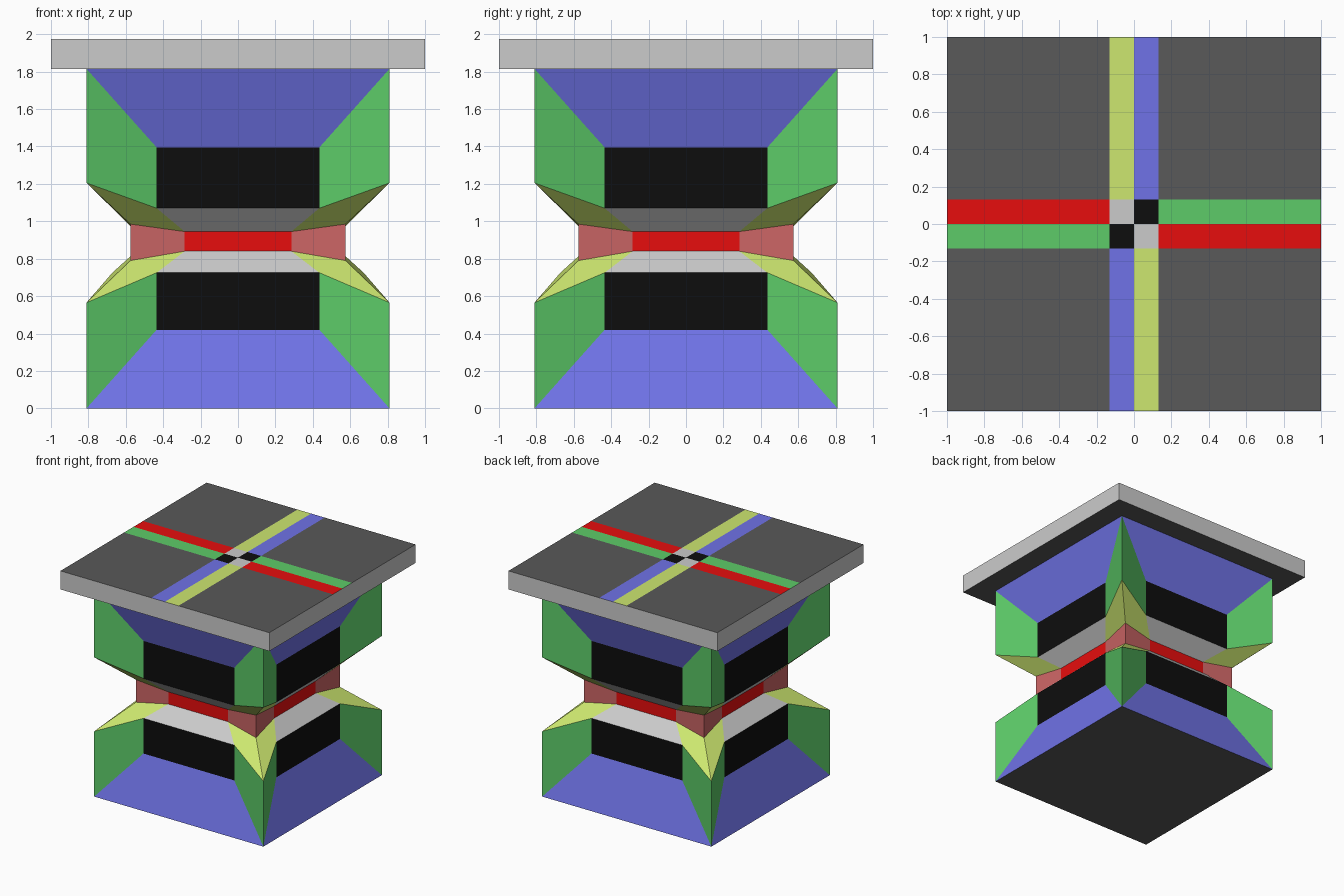
import bpy, bmesh
from mathutils import Matrix
from math import pi

if "Cube" in bpy.data.objects:
    bpy.data.objects.remove(bpy.data.objects["Cube"])

PALETTE = {
    "grey": (0.6, 0.6, 0.6), "dark": (0.1, 0.1, 0.1), "black": (0.004, 0.004, 0.004),
    "red": (0.8, 0.004, 0.004), "pink": (0.6, 0.13, 0.13), "blue": (0.16, 0.17, 0.8),
    "green": (0.11, 0.6, 0.14), "yellow": (0.61, 0.8, 0.16),
}
NAMES = list(PALETTE)
MATS = []
for name, rgb in PALETTE.items():
    mat = bpy.data.materials.new(name)
    mat.diffuse_color = (*rgb, 1)
    mat.use_nodes = True
    mat.node_tree.nodes["Principled BSDF"].inputs["Base Color"].default_value = mat.diffuse_color
    MATS.append(mat)


def add_face(bm, points, colour):
    face = bm.faces.new([bm.verts.new(p) for p in points])
    face.material_index = NAMES.index(colour)


def finish(bm, name):
    bmesh.ops.remove_doubles(bm, verts=bm.verts, dist=1e-4)
    bmesh.ops.recalc_face_normals(bm, faces=bm.faces)
    mesh = bpy.data.meshes.new(name)
    bm.to_mesh(mesh)
    bm.free()
    for mat in MATS:
        mesh.materials.append(mat)
    obj = bpy.data.objects.new(name, mesh)
    bpy.context.collection.objects.link(obj)


# Pedestal: corner posts (radius, z) and recessed panel edges (half width, depth, z)
CORNER = [(.81, 0), (.81, .565), (.575, .79), (.575, .985), (.81, 1.205), (.81, 1.815)]
INNER = [(.435, .672, .42), (.435, .672, .725), (.285, .545, .84),
         (.285, .545, .945), (.435, .672, 1.07), (.435, .672, 1.395)]
CENTRE_COLOURS = ["black", "grey", "red", "grey", "black"]
WING_COLOURS = ["green", "yellow", "pink", "yellow", "green"]


def corner(i, s):
    r, z = CORNER[i]
    return (s * r, -r, z)


def inner(i, s):
    w, d, z = INNER[i]
    return (s * w, -d, z)


bm = bmesh.new()
for quarter in range(4):
    before = set(bm.verts)
    # sloping panels at the foot and the head
    for i in (0, 5):
        add_face(bm, [corner(i, -1), corner(i, 1), inner(i, 1), inner(i, -1)], "blue")
    # stacked centre panels with a wing on each side
    for i in range(5):
        add_face(bm, [inner(i, -1), inner(i, 1), inner(i + 1, 1), inner(i + 1, -1)],
                 CENTRE_COLOURS[i])
        for s in (-1, 1):
            add_face(bm, [corner(i, s), corner(i + 1, s), inner(i + 1, s), inner(i, s)],
                     WING_COLOURS[i])
    bmesh.ops.rotate(bm, verts=[v for v in bm.verts if v not in before],
                     matrix=Matrix.Rotation(quarter * pi / 2, 3, "Z"))
# end caps
for r, z in (CORNER[0], CORNER[-1]):
    add_face(bm, [(-r, -r, z), (r, -r, z), (r, r, z), (-r, r, z)], "dark")
finish(bm, "pedestal")

# Top slab with the striped cross
BASE, TOP = 1.815, 1.975
CUTS = [-1, -.13, 0, .13, 1]
TILES = [["dark", "blue", "yellow", "dark"],
         ["green", "black", "grey", "red"],
         ["red", "grey", "black", "green"],
         ["dark", "yellow", "blue", "dark"]]
bm = bmesh.new()
for j, row in enumerate(TILES):
    for i, colour in enumerate(row):
        x0, x1, y0, y1 = CUTS[i], CUTS[i + 1], CUTS[j], CUTS[j + 1]
        add_face(bm, [(x0, y0, TOP), (x1, y0, TOP), (x1, y1, TOP), (x0, y1, TOP)], colour)
for s in (-1, 1):
    add_face(bm, [(-1, s, BASE), (1, s, BASE)] + [(c, s, TOP) for c in CUTS[::-1]], "grey")
    add_face(bm, [(s, -1, BASE), (s, 1, BASE)] + [(s, c, TOP) for c in CUTS[::-1]], "grey")
add_face(bm, [(-1, -1, BASE), (1, -1, BASE), (1, 1, BASE), (-1, 1, BASE)], "dark")
finish(bm, "top_slab")
